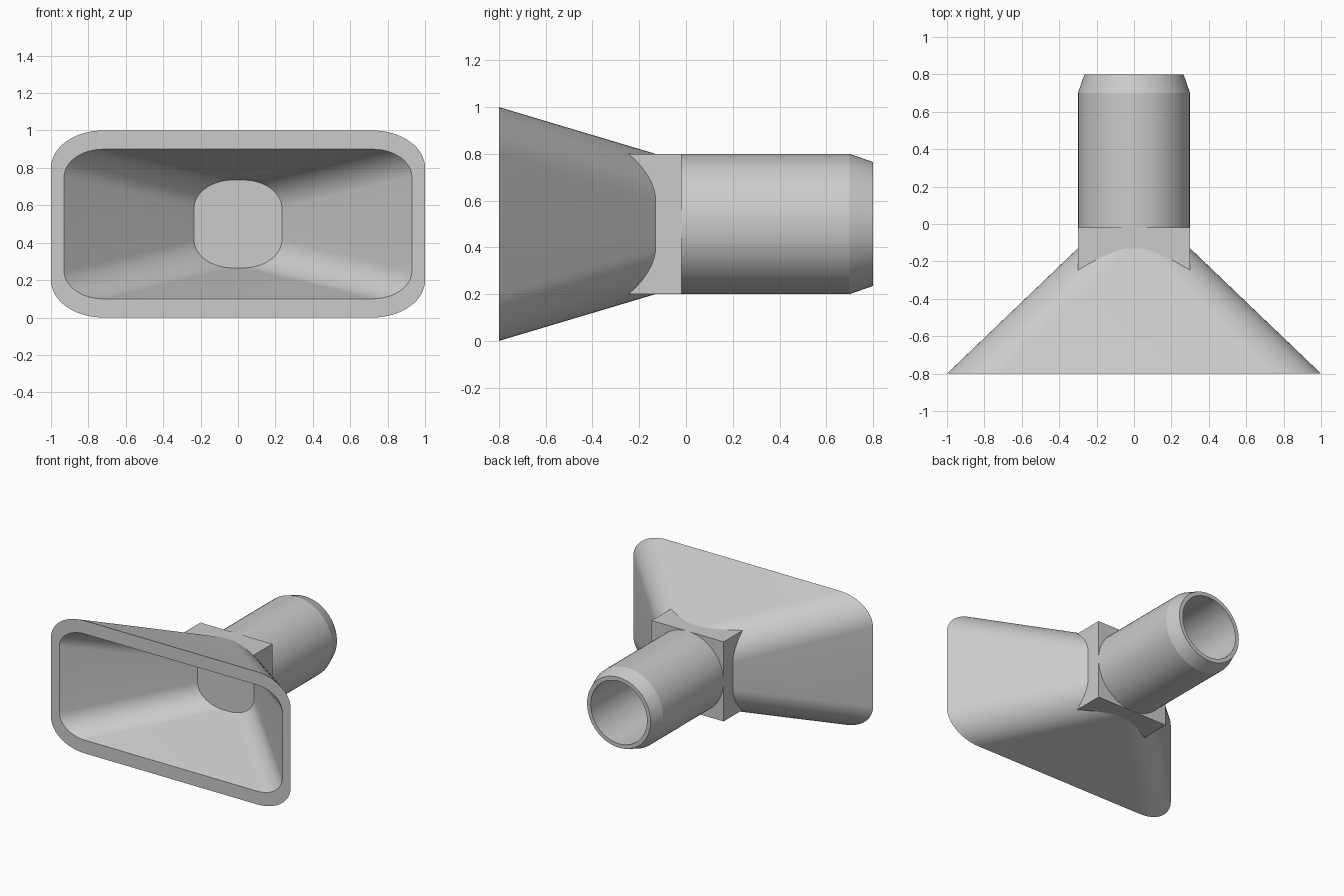
import bpy
import bmesh
from math import sin, cos, pi, radians

if "Cube" in bpy.data.objects:
    bpy.data.objects.remove(bpy.data.objects["Cube"])

MID = 0.5  # height of the common axis

grey = bpy.data.materials.new("plain grey")
grey.use_nodes = True
grey.diffuse_color = (0.6, 0.6, 0.6, 1)
grey.node_tree.nodes["Principled BSDF"].inputs["Base Color"].default_value = (0.6, 0.6, 0.6, 1)


def rounded_section(y, half_x, half_z, rx, rz, steps=16):
    """Rectangle with elliptical corners, standing across the y axis."""
    points = []
    for corner, (sx, sz) in enumerate([(1, 1), (-1, 1), (-1, -1), (1, -1)]):
        for i in range(steps + 1):
            a = (corner + i / steps) * pi / 2
            points.append((sx * (half_x - rx) + rx * cos(a), y,
                           MID + sz * (half_z - rz) + rz * sin(a)))
    return points


def circle_section(y, radius, steps=72):
    return [(radius * cos(2 * pi * i / steps), y, MID + radius * sin(2 * pi * i / steps))
            for i in range(steps)]


def loft(name, sections, caps=True):
    """Skin a row of matching sections, optionally closing both ends."""
    bm = bmesh.new()
    rings = [[bm.verts.new(p) for p in s] for s in sections]
    count = len(rings[0])
    for a, b in zip(rings, rings[1:]):
        for i in range(count):
            j = (i + 1) % count
            bm.faces.new((a[i], a[j], b[j], b[i]))
    if caps:
        bm.faces.new(rings[0][::-1])
        bm.faces.new(rings[-1])
    bmesh.ops.recalc_face_normals(bm, faces=bm.faces)
    return finish(name, bm)


def finish(name, bm):
    mesh = bpy.data.meshes.new(name)
    bm.to_mesh(mesh)
    bm.free()
    mesh.materials.append(grey)
    obj = bpy.data.objects.new(name, mesh)
    bpy.context.collection.objects.link(obj)
    return obj


def activate(obj):
    bpy.ops.object.select_all(action='DESELECT')
    obj.select_set(True)
    bpy.context.view_layer.objects.active = obj


# Flared mouth: outer skin, flat rim, inner skin and closed inner end
mouth = loft("flared_mouth", [
    rounded_section(-0.13, 0.3, 0.3, 0.28, 0.2),
    rounded_section(-0.8, 1.0, 0.5, 0.28, 0.2),
    rounded_section(-0.8, 0.93, 0.4, 0.21, 0.15),
    rounded_section(-0.145, 0.235, 0.235, 0.21, 0.15),
])

# Square collar, hollowed so that it stays clear of the mouth cavity
bm = bmesh.new()
bmesh.ops.create_cube(bm, size=1)
bmesh.ops.scale(bm, verts=bm.verts, vec=(0.6, 0.24, 0.6))
bmesh.ops.translate(bm, verts=bm.verts, vec=(0, -0.14, MID))
collar = finish("square_collar", bm)
cavity = loft("cavity_cutter", [
    rounded_section(-0.8, 0.94, 0.41, 0.21, 0.15),
    rounded_section(-0.14, 0.245, 0.245, 0.21, 0.15),
])
cavity.hide_render = True
cut = collar.modifiers.new("cavity", 'BOOLEAN')
cut.operation = 'DIFFERENCE'
cut.solver = 'EXACT'
cut.object = cavity
activate(collar)
bpy.ops.object.modifier_apply(modifier=cut.name)
bpy.data.objects.remove(cavity)

# Hollow tube with a chamfered end
tube = loft("tube", [
    circle_section(-0.02, 0.3),
    circle_section(0.7, 0.3),
    circle_section(0.8, 0.265),
    circle_section(0.8, 0.235),
    circle_section(-0.02, 0.235),
], caps=False)

for part in (mouth, tube):
    activate(part)
    bpy.ops.object.shade_smooth_by_angle(angle=radians(15))
